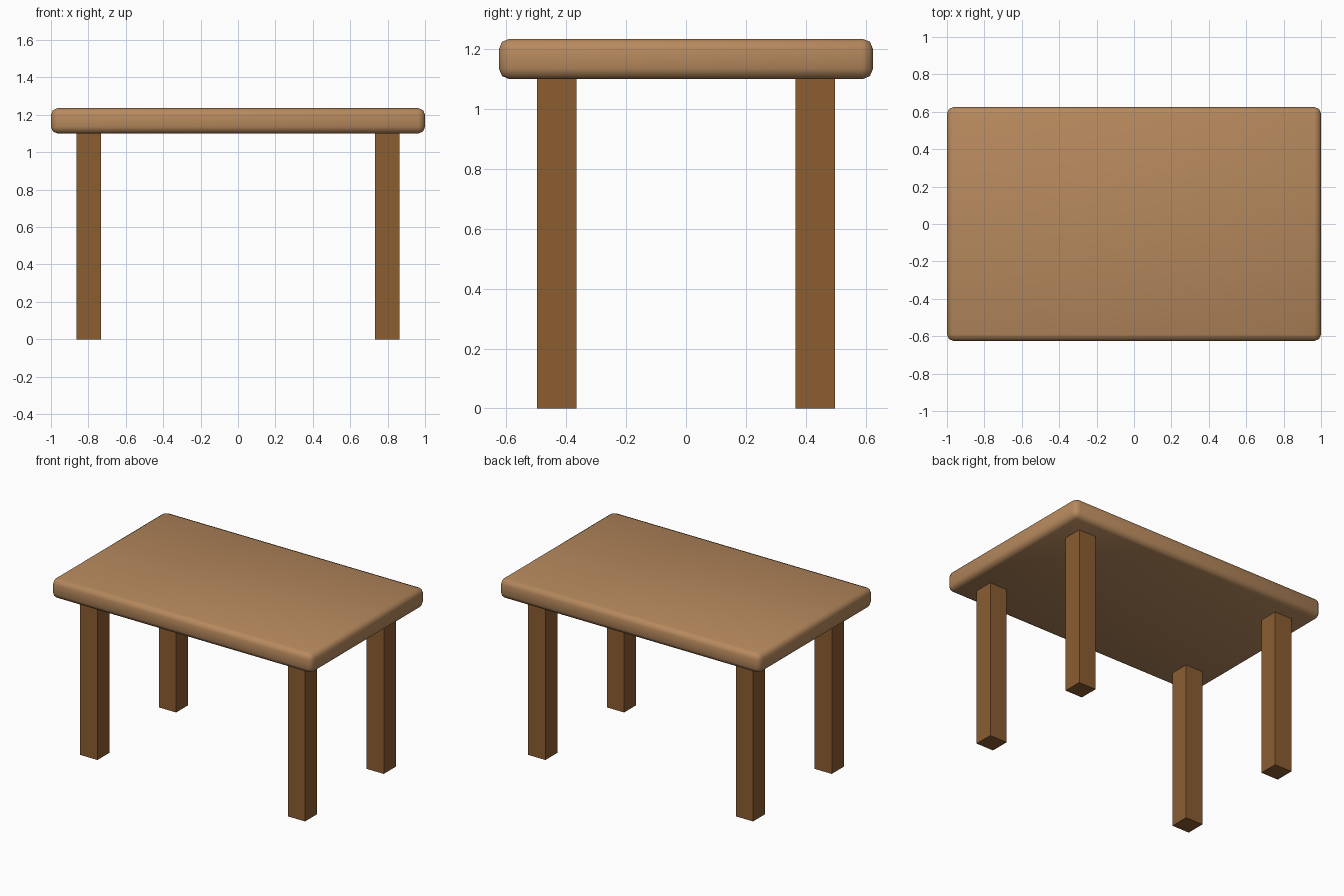
import bpy

if "Cube" in bpy.data.objects:
    bpy.data.objects.remove(bpy.data.objects["Cube"])


def material(name, color):
    mat = bpy.data.materials.new(name)
    mat.diffuse_color = color
    mat.use_nodes = True
    mat.node_tree.nodes["Principled BSDF"].inputs["Base Color"].default_value = mat.diffuse_color
    return mat


def box(name, center, size, mat):
    bpy.ops.mesh.primitive_cube_add(size=1, location=center)
    obj = bpy.context.object
    obj.name = name
    obj.scale = size
    bpy.ops.object.transform_apply(location=False, rotation=False, scale=True)
    obj.data.materials.append(mat)
    return obj


top_wood = material("top wood", (0.47, 0.25, 0.11, 1))
leg_wood = material("leg wood", (0.26, 0.11, 0.03, 1))

# Table top: slab with soft rounded edges, smooth shaded
top = box("table_top", (0, 0, 1.168), (2.0, 1.25, 0.135), top_wood)
bevel = top.modifiers.new("rounded edges", 'BEVEL')
bevel.width = 0.035
bevel.segments = 2
bevel.limit_method = 'NONE'
bpy.ops.object.shade_smooth()

# Four square legs, flat shaded
for side, x in (("left", -0.798), ("right", 0.798)):
    for end, y in (("front", -0.432), ("back", 0.432)):
        box(f"{end}_{side}_leg", (x, y, 0.551), (0.133, 0.133, 1.102), leg_wood)
